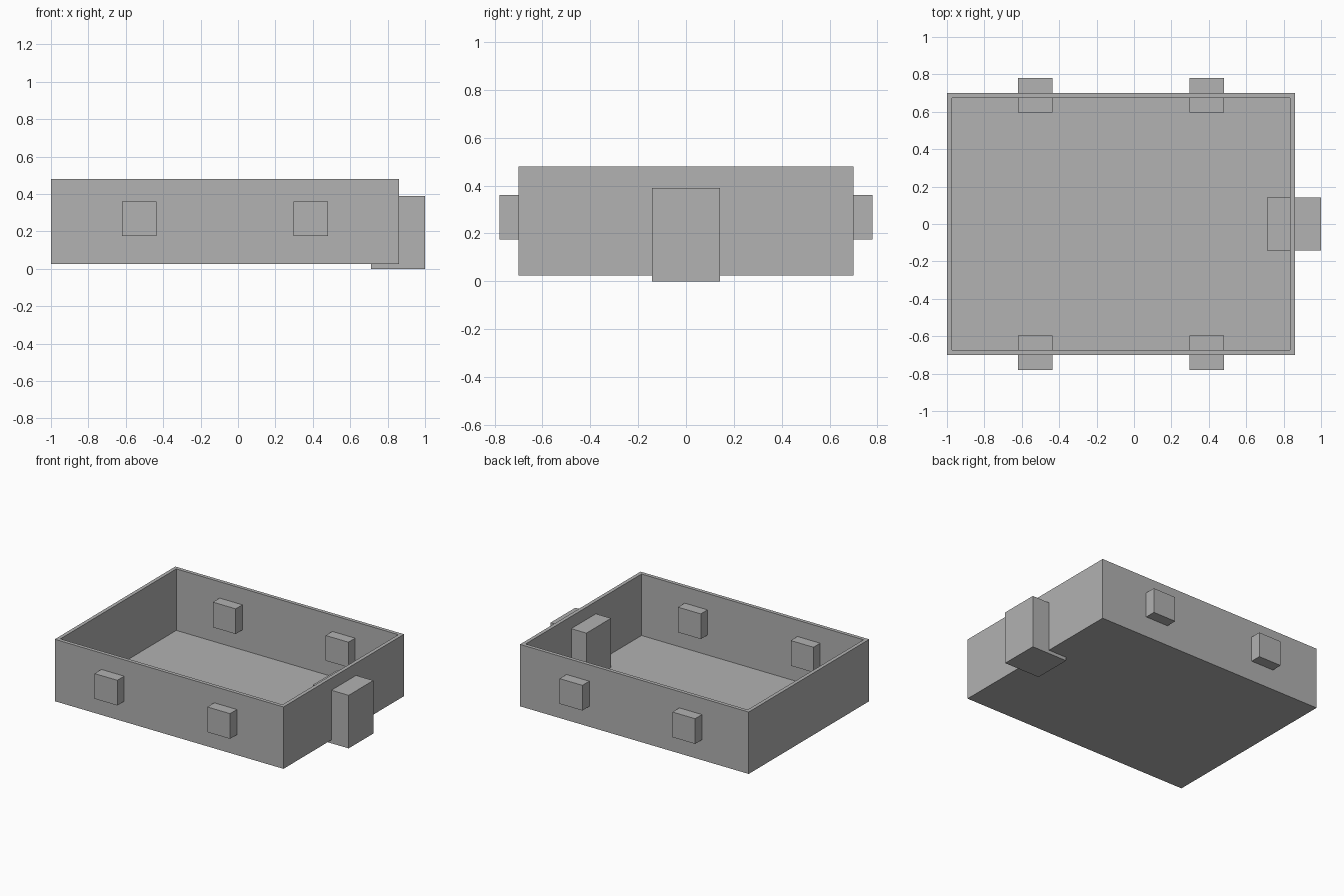
import bpy, bmesh
from mathutils import Vector

if "Cube" in bpy.data.objects:
    bpy.data.objects.remove(bpy.data.objects["Cube"])

grey = bpy.data.materials.new("plain grey")
grey.diffuse_color = (0.445, 0.445, 0.445, 1)
grey.use_nodes = True
grey.node_tree.nodes["Principled BSDF"].inputs["Base Color"].default_value = grey.diffuse_color


def box(name, lo, hi, hollow=None):
    """Box between two corners; hollow = (wall, floor) opens it from the top."""
    lo, hi = Vector(lo), Vector(hi)
    bm = bmesh.new()
    bmesh.ops.create_cube(bm, size=1)
    for v in bm.verts:
        v.co = (lo + hi) / 2 + v.co * (hi - lo)
    bm.normal_update()
    if hollow:
        wall, floor = hollow
        top = max(bm.faces, key=lambda f: f.calc_center_median().z)
        bmesh.ops.inset_region(bm, faces=[top], thickness=wall,
                               use_even_offset=True, use_boundary=True)
        inner = bmesh.ops.extrude_discrete_faces(bm, faces=[top])["faces"][0]
        for v in inner.verts:
            v.co.z = lo.z + floor
        bmesh.ops.recalc_face_normals(bm, faces=bm.faces[:])
    mesh = bpy.data.meshes.new(name)
    bm.to_mesh(mesh)
    bm.free()
    mesh.materials.append(grey)
    obj = bpy.data.objects.new(name, mesh)
    bpy.context.collection.objects.link(obj)
    return obj


# Open tray with thin walls and a very thin floor
box("tray", (-1, -0.70, 0.025), (0.86, 0.70, 0.48), hollow=(0.027, 0.003))

# Large block through the right wall
box("end_block", (0.71, -0.143, 0), (1, 0.143, 0.39))

# Four small blocks through the long walls
for side, y in (("front", -0.6875), ("back", 0.6875)):
    for end, x in (("left", -0.528), ("right", 0.389)):
        box(f"{side}_{end}_block", (x - 0.0925, y - 0.0925, 0.175),
            (x + 0.0925, y + 0.0925, 0.36))
